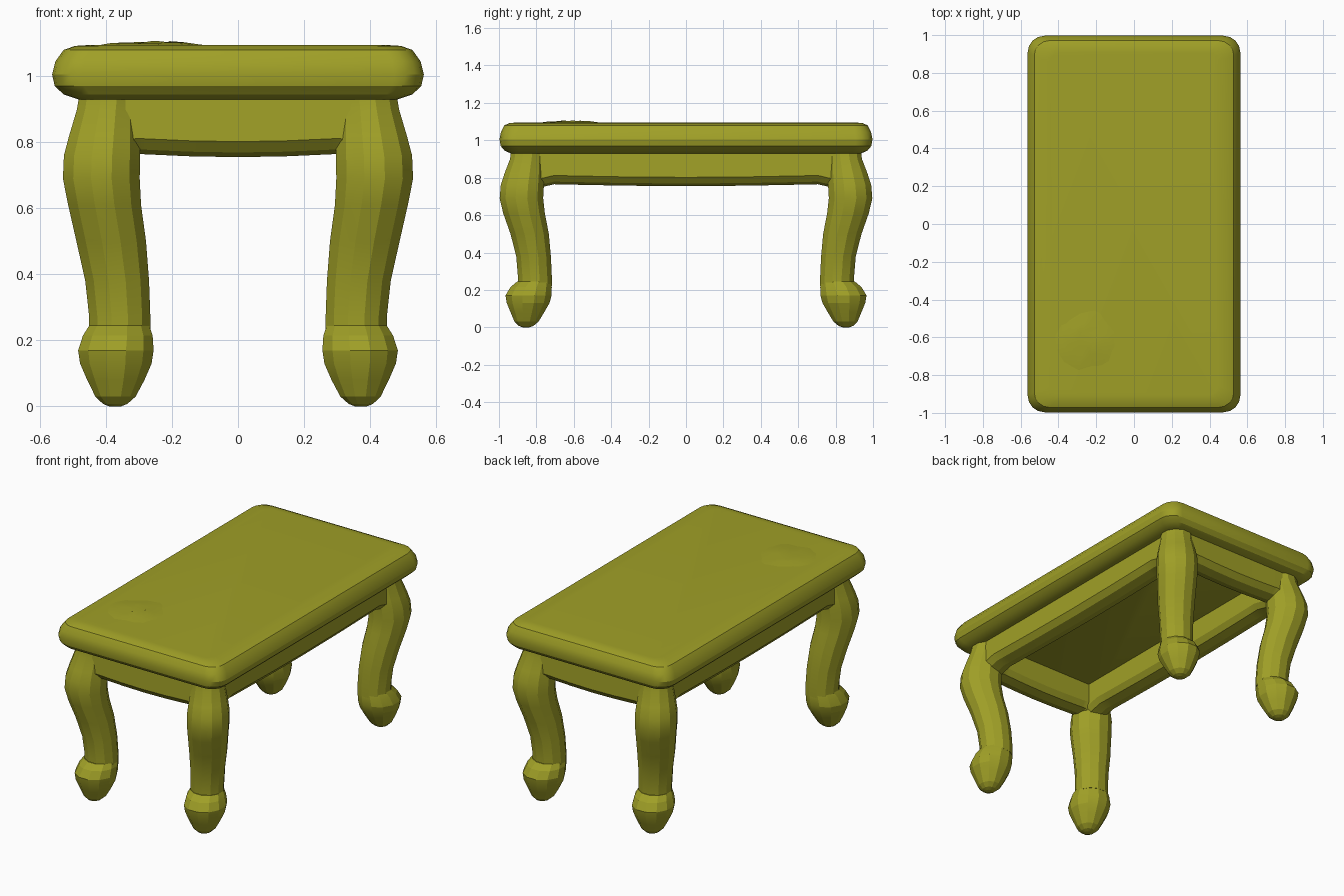
import bpy, bmesh, math, random
from mathutils import Vector

cube = bpy.data.objects.get("Cube")
if cube:
    bpy.data.objects.remove(cube, do_unlink=True)
random.seed(4)

olive = bpy.data.materials.new("olive_paint")
olive.use_nodes = True
olive.diffuse_color = (0.35, 0.35, 0.02, 1)
bsdf = olive.node_tree.nodes["Principled BSDF"]
bsdf.inputs["Base Color"].default_value = olive.diffuse_color
bsdf.inputs["Roughness"].default_value = 0.7


def loft(name, rings, cap_start=True, cap_end=True):
    """Skin a list of closed rings that all have the same point count."""
    bm = bmesh.new()
    loops = [[bm.verts.new(p) for p in ring] for ring in rings]
    n = len(loops[0])
    for a, b in zip(loops, loops[1:]):
        for i in range(n):
            j = (i + 1) % n
            bm.faces.new((a[i], a[j], b[j], b[i]))
    if cap_start:
        bm.faces.new(loops[0][::-1])
    if cap_end:
        bm.faces.new(loops[-1])
    bmesh.ops.recalc_face_normals(bm, faces=bm.faces)
    mesh = bpy.data.meshes.new(name)
    bm.to_mesh(mesh)
    bm.free()
    mesh.materials.append(olive)
    obj = bpy.data.objects.new(name, mesh)
    bpy.context.scene.collection.objects.link(obj)
    return obj


def shade(obj, degrees):
    bpy.ops.object.select_all(action='DESELECT')
    obj.select_set(True)
    bpy.context.view_layer.objects.active = obj
    bpy.ops.object.shade_smooth_by_angle(angle=math.radians(degrees))


def ellipse(cx, cy, z, rx, ry, n=12):
    turn = math.tau / n
    return [(cx + rx * math.cos((i + 0.5) * turn), cy + ry * math.sin((i + 0.5) * turn), z)
            for i in range(n)]


def rounded_rect(hx, hy, z, r, steps=4):
    pts = []
    for q, (sx, sy) in enumerate(((1, 1), (-1, 1), (-1, -1), (1, -1))):
        for k in range(steps + 1):
            a = (q + k / steps) * math.pi / 2
            pts.append((sx * (hx - r) + r * math.cos(a), sy * (hy - r) + r * math.sin(a), z))
    return pts


# Table top: rounded slab with a bullnose edge
edge = [(0.08, 0.93), (0.035, 0.945), (0.008, 0.97), (0, 1.005),
        (0.01, 1.045), (0.035, 1.08), (0.07, 1.092), (0.12, 1.095)]
top = loft("table_top", [rounded_rect(0.563 - d, 0.997 - d * 0.75, z, 0.09 - d * 0.3)
                         for d, z in edge])
shade(top, 25)

# Shallow uneven lump on one corner of the top
lump_rings = []
for r, h in ((0.19, -0.003), (0.14, 0.002), (0.09, 0.005), (0.045, 0.008)):
    ring = ellipse(-0.25, -0.61, 1.095 + h, r, r)
    lump_rings.append([Vector(p) + Vector((0, 0, random.uniform(-0.003, 0.004)
                                           if h > 0 else 0)) for p in ring])
shade(loft("surface_lump", lump_rings, cap_start=False), 20)

# Apron rails: flat outer face, rounded underside sagging in the middle
section = [(0.072, 0.945), (0.078, 0.815), (0.05, 0.782), (0, 0.768),
           (-0.05, 0.782), (-0.072, 0.815), (-0.072, 0.945)]


def rail(name, half, offset, along_x, side):
    rings = []
    for t in (-1, -0.86, -0.78, -0.4, 0, 0.4, 0.78, 0.86, 1):
        sag = -0.013 * math.cos(t * math.pi / 2) - (0.03 if abs(t) > 0.9 else 0)
        ring = []
        for d, z in section:
            across = side * (offset + d)
            z += sag if z < 0.9 else 0
            ring.append((t * half, across, z) if along_x else (across, t * half, z))
        rings.append(ring)
    shade(loft(name, rings), 25)


rail("front_rail", 0.36, 0.85, True, -1)
rail("back_rail", 0.36, 0.85, True, 1)
rail("left_rail", 0.82, 0.385, False, 1)
rail("right_rail", 0.82, 0.385, False, -1)

# Cabriole legs: z, centre x, centre y, radius x, radius y
leg_profile = [(0.945, 0.39, 0.845, 0.092, 0.092), (0.90, 0.395, 0.85, 0.094, 0.092),
               (0.82, 0.405, 0.865, 0.108, 0.108), (0.76, 0.412, 0.875, 0.117, 0.117),
               (0.69, 0.414, 0.88, 0.118, 0.118), (0.61, 0.404, 0.866, 0.112, 0.113),
               (0.50, 0.384, 0.836, 0.107, 0.104), (0.38, 0.366, 0.815, 0.098, 0.094),
               (0.27, 0.358, 0.808, 0.094, 0.092), (0.22, 0.358, 0.808, 0.094, 0.092)]
# Bulbous pointed feet
foot_profile = [(0.245, 0.36, 0.812, 0.092, 0.092), (0.215, 0.364, 0.828, 0.107, 0.112),
                (0.17, 0.37, 0.842, 0.116, 0.125), (0.13, 0.37, 0.844, 0.110, 0.116),
                (0.08, 0.37, 0.848, 0.088, 0.091), (0.03, 0.371, 0.853, 0.062, 0.065),
                (0.008, 0.372, 0.855, 0.038, 0.04), (0, 0.372, 0.856, 0.018, 0.018)]

for end, sy in (("front", -1), ("back", 1)):
    for hand, sx in (("left", 1), ("right", -1)):
        for part, profile, angle in (("leg", leg_profile, 22), ("foot", foot_profile, 15)):
            rings = [ellipse(sx * cx, sy * cy, z, rx * 1.02, ry * 1.02)
                     for z, cx, cy, rx, ry in profile]
            shade(loft(f"{end}_{hand}_{part}", rings), angle)
